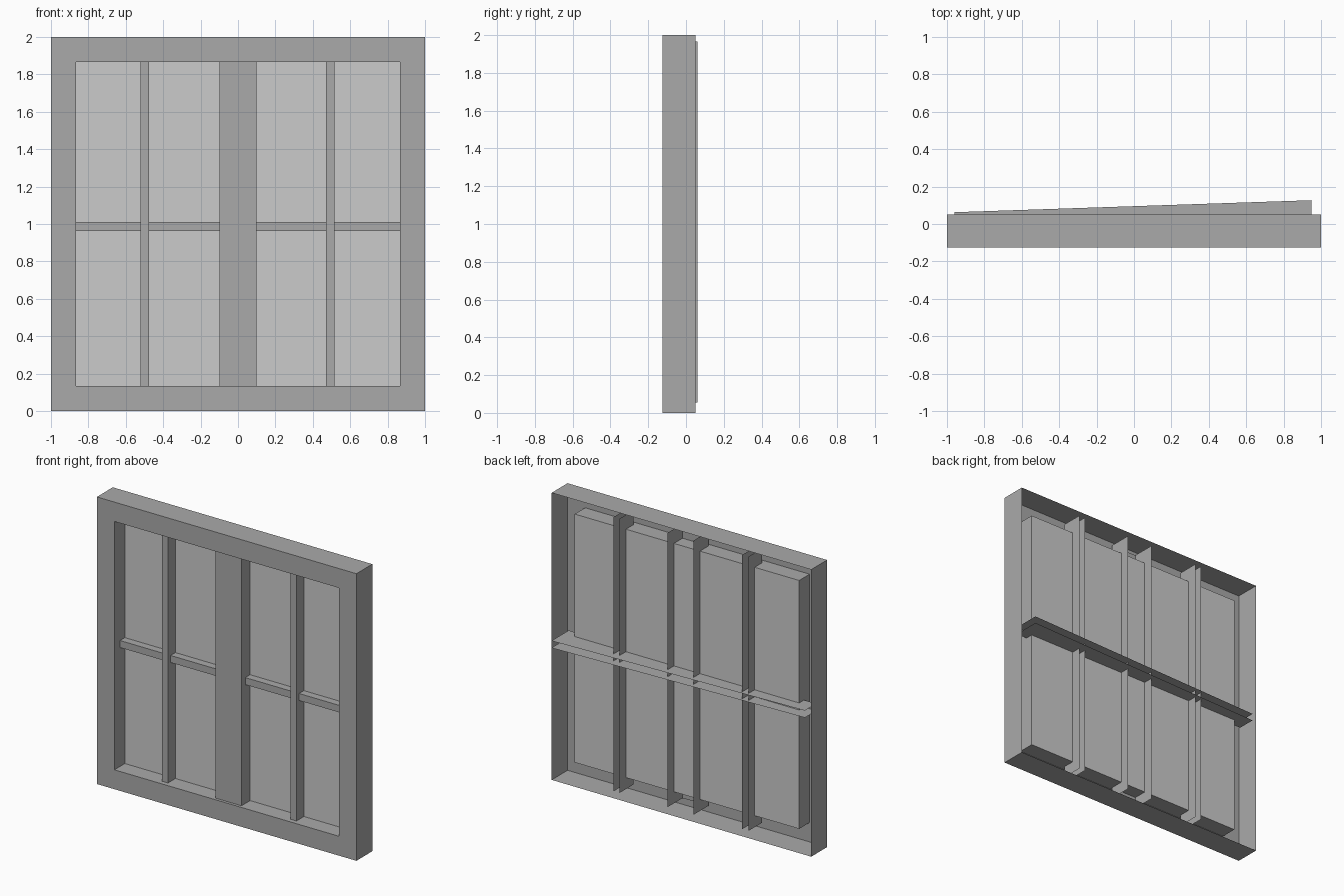
import bpy
from mathutils import Vector

if "Cube" in bpy.data.objects:
    bpy.data.objects.remove(bpy.data.objects["Cube"])

FRONT, BACK, PANE_Y = -0.125, 0.05, -0.01
HALF_OPENING = 0.865


def material(name, value):
    mat = bpy.data.materials.new(name)
    mat.diffuse_color = (value, value, value, 1)
    mat.use_nodes = True
    mat.node_tree.nodes["Principled BSDF"].inputs["Base Color"].default_value = mat.diffuse_color
    return mat


FRAME_MAT = material("frame_grey", 0.4)
PANE_MAT = material("pane_grey", 0.8)


def skin(name, rows, closed=False, mat=FRAME_MAT):
    """Join successive rows of points with quads."""
    n = len(rows[0])
    verts = [Vector(p) for row in rows for p in row]
    faces = []
    for r in range(len(rows) - 1):
        for i in range(n if closed else n - 1):
            j = (i + 1) % n
            faces.append((r * n + i, r * n + j, (r + 1) * n + j, (r + 1) * n + i))
    mesh = bpy.data.meshes.new(name)
    mesh.from_pydata(verts, [], faces)
    mesh.materials.append(mat)
    obj = bpy.data.objects.new(name, mesh)
    bpy.context.collection.objects.link(obj)
    return obj


def square(half, y):
    return [(-half, y, 1 - half), (half, y, 1 - half),
            (half, y, 1 + half), (-half, y, 1 + half)]


# Outer frame: open-backed casing with reveals running in to the glass
skin("window_frame", [square(1, BACK), square(1, FRONT),
                      square(HALF_OPENING, FRONT), square(HALF_OPENING, PANE_Y)], closed=True)

# Glass sheet
s = square(HALF_OPENING, PANE_Y)
skin("glass_pane", [[s[0], s[3]], [s[1], s[2]]], mat=PANE_MAT)


# Upright bars: open-backed channels that poke through the glass
def upright(name, x0, x1, front):
    profile = [(x0, 0.06), (x0, front), (x1, front), (x1, 0.06)]
    skin(name, [[(x, y, z) for x, y in profile] for z in (1.965, 0.055)])


upright("centre_mullion", -0.10, 0.10, -0.105)
upright("left_muntin", -0.522, -0.475, -0.092)
upright("right_muntin", 0.470, 0.515, -0.092)


# Crossbar: open-backed channel whose rear edge slants from left to right
def cross_section(x, back):
    return [(x, back, 0.963), (x, -0.063, 0.963), (x, -0.063, 1.012), (x, back, 1.012)]


skin("crossbar", [cross_section(-0.96, 0.063), cross_section(0.948, 0.127)])
